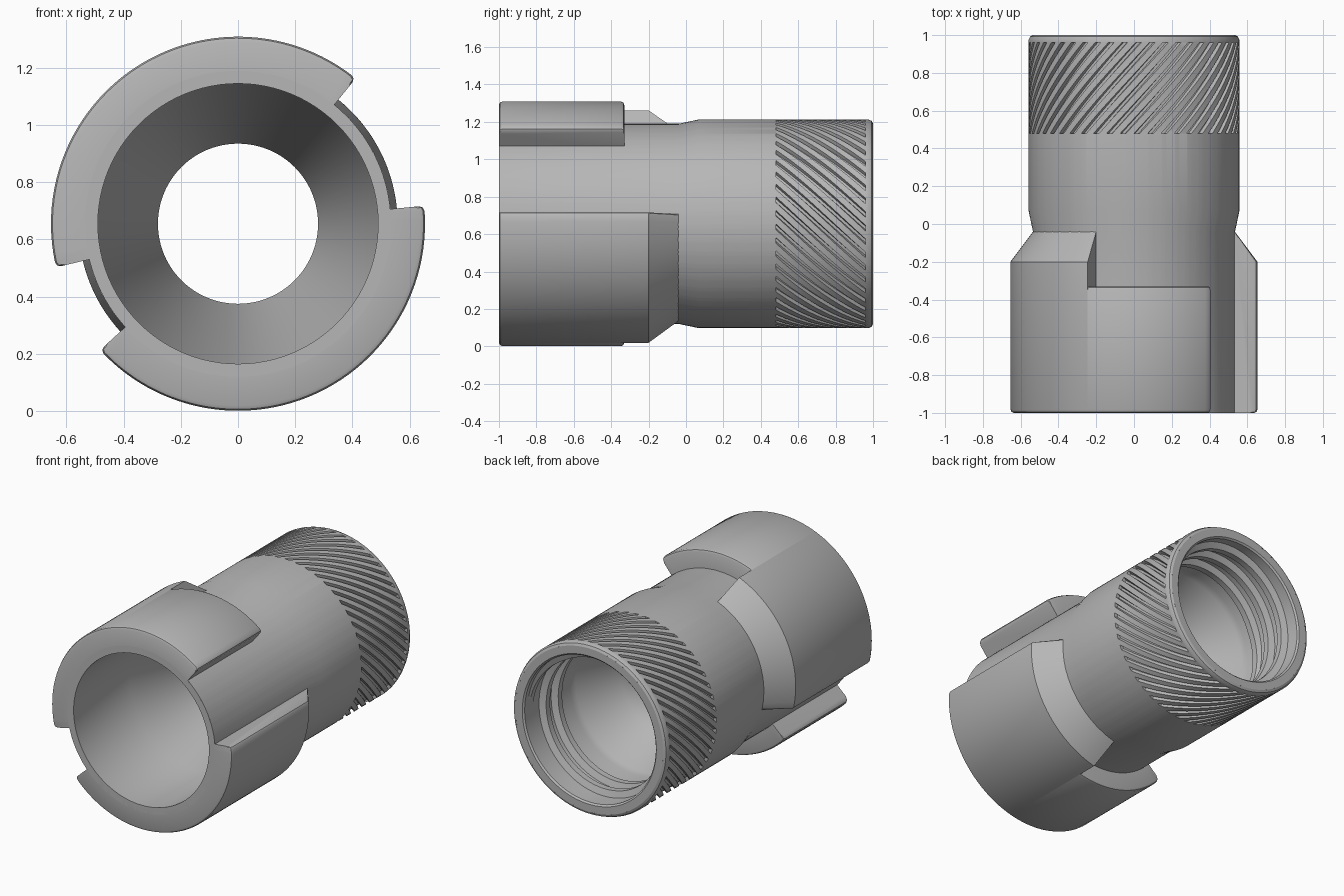
import bpy, bmesh
from math import sin, cos, pi, radians

AXIS_Z = 0.655      # height of the horizontal axis
R_LUG = 0.654
GROOVES = 48
ROUND = 0.018

cube = bpy.data.objects.get("Cube")
if cube:
    bpy.data.objects.remove(cube, do_unlink=True)

grey = bpy.data.materials.new("plain grey")
grey.use_nodes = True
colour = (0.47, 0.47, 0.47, 1)
grey.diffuse_color = colour
bsdf = grey.node_tree.nodes["Principled BSDF"]
bsdf.inputs["Base Color"].default_value = colour
bsdf.inputs["Roughness"].default_value = 0.6


def polar(r, angle, y):
    return (r * cos(angle), y, AXIS_Z + r * sin(angle))


def skin(name, rings, loop, capped=False):
    """Join successive rings of points with quads; loop closes each ring."""
    bm = bmesh.new()
    rows = [[bm.verts.new(p) for p in ring] for ring in rings]
    n = len(rows[0])
    for a, b in zip(rows, rows[1:]):
        for k in range(n if loop else n - 1):
            j = (k + 1) % n
            bm.faces.new((a[k], b[k], b[j], a[j]))
    if capped:
        bm.faces.new(rows[0])
        bm.faces.new(rows[-1])
        bmesh.ops.recalc_face_normals(bm, faces=bm.faces)
    mesh = bpy.data.meshes.new(name)
    bm.to_mesh(mesh)
    bm.free()
    mesh.materials.append(grey)
    obj = bpy.data.objects.new(name, mesh)
    bpy.context.collection.objects.link(obj)
    bpy.ops.object.select_all(action='DESELECT')
    obj.select_set(True)
    bpy.context.view_layer.objects.active = obj
    bpy.ops.object.shade_smooth_by_angle(angle=radians(28))
    return obj


# Outer sleeve: plain front, flare, and a band of twisted grooves
def sleeve_ring(y, r, twist=0.0, depth=0.0):
    pts = []
    for g in range(GROOVES):
        for frac, cut in ((0, 0), (0.58, 0), (0.66, 1), (0.92, 1)):
            angle = (g + frac) * 2 * pi / GROOVES - twist
            pts.append(polar(r - cut * depth, angle, y))
    return pts


R_BACK = 0.558
TWIST = 0.8
K0, K1, STEPS = 0.48, 0.96, 20
rings = [sleeve_ring(y, r) for y, r in
         ((-1, 0.535), (-0.04, 0.535), (0.07, R_BACK), (K0, R_BACK))]
for i in range(STEPS + 1):
    t = i / STEPS
    rings.append(sleeve_ring(K0 + (K1 - K0) * t, R_BACK, TWIST * t, 0.022))
rings += [sleeve_ring(y, r, TWIST) for y, r in
          ((K1, R_BACK), (0.975, R_BACK), (0.993, 0.55), (1, 0.535))]
skin("grooved_sleeve", rings, True)

# Bore: back rim, threaded socket, narrow throat, cone, front socket and rim
bore_profile = [(1, 0.535), (1, 0.485), (0.99, 0.475), (0.52, 0.475),
                (0.48, 0.465), (0.22, 0.32), (0.16, 0.29), (0.1, 0.28),
                (0.05, 0.28), (-0.42, 0.49), (-1, 0.49), (-1, 0.535)]
skin("bore", [[polar(r, k * 2 * pi / 96, y) for k in range(96)]
              for y, r in bore_profile], True)

# Internal screw thread, fading out at both ends
TURNS, PER_TURN, PITCH = 2.6, 72, 0.125
rings = []
total = int(TURNS * PER_TURN)
for i in range(total + 1):
    angle = 2 * pi * i / PER_TURN
    y = 0.93 - PITCH * i / PER_TURN
    grow = min(1, i / 12 + 0.05, (total - i) / 12 + 0.05)
    crest = 0.475 - 0.04 * grow
    rings.append([polar(r, angle, y + dy) for r, dy in
                  ((0.48, -0.038), (crest, -0.02), (crest, 0.02), (0.48, 0.038))])
skin("screw_thread", rings, True, True)


# Raised lugs around the front socket
def lug(name, start, end, profile, round_start, round_end):
    a0, a1 = radians(start), radians(end)
    edge = ROUND / R_LUG
    soft = ((0, 1), (0.3, 0.3), (1, 0))
    sections = [(a0 + edge * f, ROUND * d) for f, d in soft] if round_start else [(a0, 0)]
    tail = [(a1 - edge * f, ROUND * d) for f, d in reversed(soft)] if round_end else [(a1, 0)]
    first, last = sections[-1][0], tail[0][0]
    count = 28
    sections += [(first + (last - first) * i / count, 0) for i in range(1, count)] + tail
    skin(name, [[polar(r - (inset if r > 0.6 else 0), a, y) for y, r in profile]
                for a, inset in sections], True, True)


front_edge = [(-1, 0.505), (-1, R_LUG - ROUND),
              (-1 + 0.3 * ROUND, R_LUG - 0.3 * ROUND), (-1 + ROUND, R_LUG)]
short_profile = front_edge + [(-0.33 - ROUND, R_LUG),
                              (-0.33 - 0.3 * ROUND, R_LUG - 0.3 * ROUND),
                              (-0.33, R_LUG - ROUND), (-0.33, 0.505)]
long_profile = front_edge + [(-0.2, R_LUG), (-0.04, 0.534), (-0.04, 0.505)]

for side, start, step, end in (("upper", 51, 112, 193.5),
                               ("lower", 222.5, 283.5, 365.5)):
    lug(side + "_lug_short", start, step, short_profile, True, False)
    lug(side + "_lug_tapered", step, end, long_profile, False, True)
